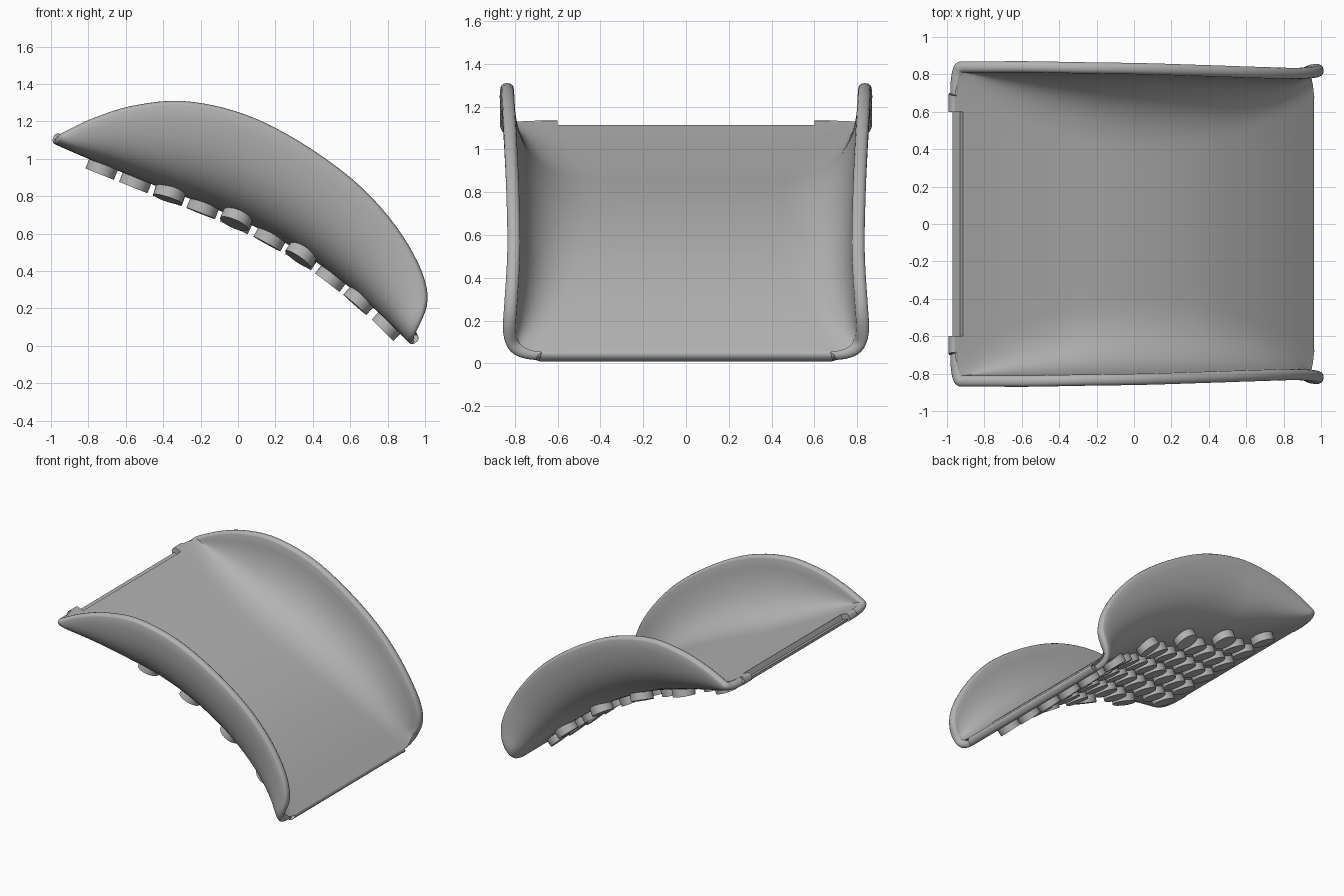
import bpy, bmesh, math
from mathutils import Vector

cube = bpy.data.objects.get("Cube")
if cube:
    bpy.data.objects.remove(cube)

mat = bpy.data.materials.new("plain_grey")
mat.use_nodes = True
GREY = (0.45, 0.45, 0.45, 1)
mat.diffuse_color = GREY
mat.node_tree.nodes["Principled BSDF"].inputs["Base Color"].default_value = GREY

THICK, ROUND = 0.06, 0.022
# Underside centre line and side rim, both as (x, z)
FLOOR = [(-.98, 1.078), (-.8, 1.0), (-.6, .92), (-.4, .84), (-.2, .765), (0, .68),
         (.2, .58), (.4, .46), (.6, .31), (.77, .16), (.915, .015)]
RIM = [(-.98, 1.085), (-.9, 1.14), (-.75, 1.215), (-.55, 1.28), (-.28, 1.305), (.05, 1.23),
       (.38, 1.055), (.68, .82), (.9, .54), (1.0, .27), (.925, .02)]
RIM_Y = [.87, .87, .87, .87, .865, .86, .85, .84, .835, .85, .87]


def spline(pts, t):
    """Smooth curve through evenly spaced control values."""
    i = min(int(t), len(pts) - 2)
    f = t - i
    p = [Vector(pts[k]) for k in (max(i - 1, 0), i, i + 1, min(i + 2, len(pts) - 1))]
    return p[1] + 0.5 * f * (p[2] - p[0] + f * (2 * p[0] - 5 * p[1] + 4 * p[2] - p[3]
                             + f * (3 * (p[1] - p[2]) + p[3] - p[0])))


def surface(t, v):
    """Underside point: v = 0 centre, 0.5 floor edge, 1 rim."""
    a, b = spline(FLOOR, t), spline(RIM, t)
    b = a + (b - a) * 0.965
    e = min(min(t, 10 - t) / 0.75, 1)
    y_rim = 0.70 + (spline([(y, 0) for y in RIM_Y], t).x - 0.70) * math.sqrt(1 - (1 - e) ** 2)
    y_floor = 0.67 - 0.27 * math.sin(math.pi * t / 10)
    if v <= 0.5:
        return Vector((a.x, y_floor * v * 2, a.y))
    w = v * 2 - 1
    ctrl = [(y_floor, 0), (y_floor + 0.6 * (y_rim - y_floor), 0), (y_rim, 0.3), (y_rim, 1)]
    k = [(1 - w) ** 3, 3 * w * (1 - w) ** 2, 3 * w * w * (1 - w), w ** 3]
    y = sum(c[0] * q for c, q in zip(ctrl, k))
    h = sum(c[1] * q for c, q in zip(ctrl, k))
    p = a + (b - a) * h
    return Vector((p.x, y, p.y))


def frame(t, v):
    """Inward normal and outward section direction."""
    t = min(max(t, 0.2), 9.8)
    along = surface(t + 0.05, v) - surface(t - 0.05, v)
    across = surface(t, min(v + 0.02, 1)) - surface(t, v - 0.02)
    return along.cross(across).normalized(), across.normalized()


def section(t, push, scale):
    """Closed cross-section loop of the shell; scale thins it at the rounded ends."""
    tangent = surface(min(t + 0.1, 10), 0) - surface(max(t - 0.1, 0), 0)
    shift = tangent.normalized() * push
    half = []
    vs = [i / 8 for i in range(4)] + [0.5 + i / 32 for i in range(17)]
    for v in vs:
        p, (n, _) = surface(t, v), frame(t, v)
        half.append((p + n * THICK * (1 - scale) / 2, p + n * THICK * (1 + scale) / 2))
    n, out = frame(t, 1)
    mid = surface(t, 1) + n * THICK / 2
    arc = [mid - n * math.cos(a) * scale * THICK / 2 + out * math.sin(a) * scale * ROUND
           for a in [math.pi * k / 6 for k in range(1, 6)]]
    right = [h[0] for h in half] + arc + [h[1] for h in reversed(half)]
    left = [Vector((p.x, -p.y, p.z)) for p in reversed(right[1:-1])]
    return [p + shift for p in right + left]


# Curved shell, lofted from end to end
ends = [math.pi / 2 * k / 4 for k in range(1, 4)]
N = 72
stations = [(0, -ROUND * math.sin(a), math.cos(a)) for a in reversed(ends)]
stations += [(5 - 5 * math.cos(math.pi * i / N), 0, 1) for i in range(N + 1)]
stations += [(10, ROUND * math.sin(a), math.cos(a)) for a in ends]
bm = bmesh.new()
loops = [[bm.verts.new(p) for p in section(*s)] for s in stations]
for a, b in zip(loops, loops[1:]):
    for i in range(len(a)):
        j = (i + 1) % len(a)
        bm.faces.new((a[i], a[j], b[j], b[i]))
half = len(loops[0]) // 2
for ring in (loops[0], loops[-1]):
    # Close each end with strips between its lower and upper edge
    size = len(ring)
    top = half
    for i in range(top // 2):
        quad = [ring[i], ring[i + 1], ring[top - i - 1], ring[top - i]]
        bm.faces.new(list(dict.fromkeys(quad)))
        if i:
            quad = [ring[-i], ring[-i - 1], ring[top + i + 1], ring[top + i]]
        else:
            quad = [ring[0], ring[-1], ring[top + 1], ring[top]]
        bm.faces.new(list(dict.fromkeys(quad)))
bmesh.ops.recalc_face_normals(bm, faces=bm.faces)
mesh = bpy.data.meshes.new("curved_shell")
bm.to_mesh(mesh)
bm.free()
shell = bpy.data.objects.new("curved_shell", mesh)
bpy.context.collection.objects.link(shell)
mesh.materials.append(mat)


def finish(obj):
    bpy.ops.object.select_all(action='DESELECT')
    obj.select_set(True)
    bpy.context.view_layer.objects.active = obj
    bpy.ops.object.shade_smooth_by_angle(angle=math.radians(38))


# Notch along the upper end: trimmed edge and a lowered ledge
tilt = math.atan2(0.08, 0.19)
for name, x, z, size in (("edge_cutter", -1.07, 1.1, (0.2, 1.2, 0.5)),
                         ("ledge_cutter", -0.966, 1.147, (0.12, 1.2, 0.1))):
    bpy.ops.mesh.primitive_cube_add(size=1, location=(x, 0, z))
    cutter = bpy.context.object
    cutter.name = name
    cutter.scale = size
    if name == "ledge_cutter":
        cutter.rotation_euler.y = tilt
    cutter.hide_render = True
    cut = shell.modifiers.new(name, 'BOOLEAN')
    cut.operation = 'DIFFERENCE'
    cut.solver = 'EXACT'
    cut.object = cutter
    bpy.context.view_layer.objects.active = shell
    bpy.ops.object.modifier_apply(modifier=name)
    bpy.data.objects.remove(cutter)
finish(shell)
bpy.context.view_layer.update()

# Staggered round studs following the underside
ROWS = [-.72, -.54, -.36, -.18, 0, .18, .35, .51, .66, .81]
for r, x in enumerate(ROWS):
    count = 5 if r % 2 else 6
    for c in range(count):
        y = (c - (count - 1) / 2) * 0.22
        hit, pos, normal, _ = shell.ray_cast(Vector((x, y, -1)), Vector((0, 0, 1)))
        if not hit:
            continue
        bpy.ops.mesh.primitive_cylinder_add(vertices=28, radius=0.082, depth=0.075,
                                            location=pos + normal * 0.016)
        stud = bpy.context.object
        stud.name = f"stud_{r + 1}_{c + 1}"
        stud.rotation_euler = normal.to_track_quat('Z', 'Y').to_euler()
        stud.data.materials.append(mat)
        finish(stud)
